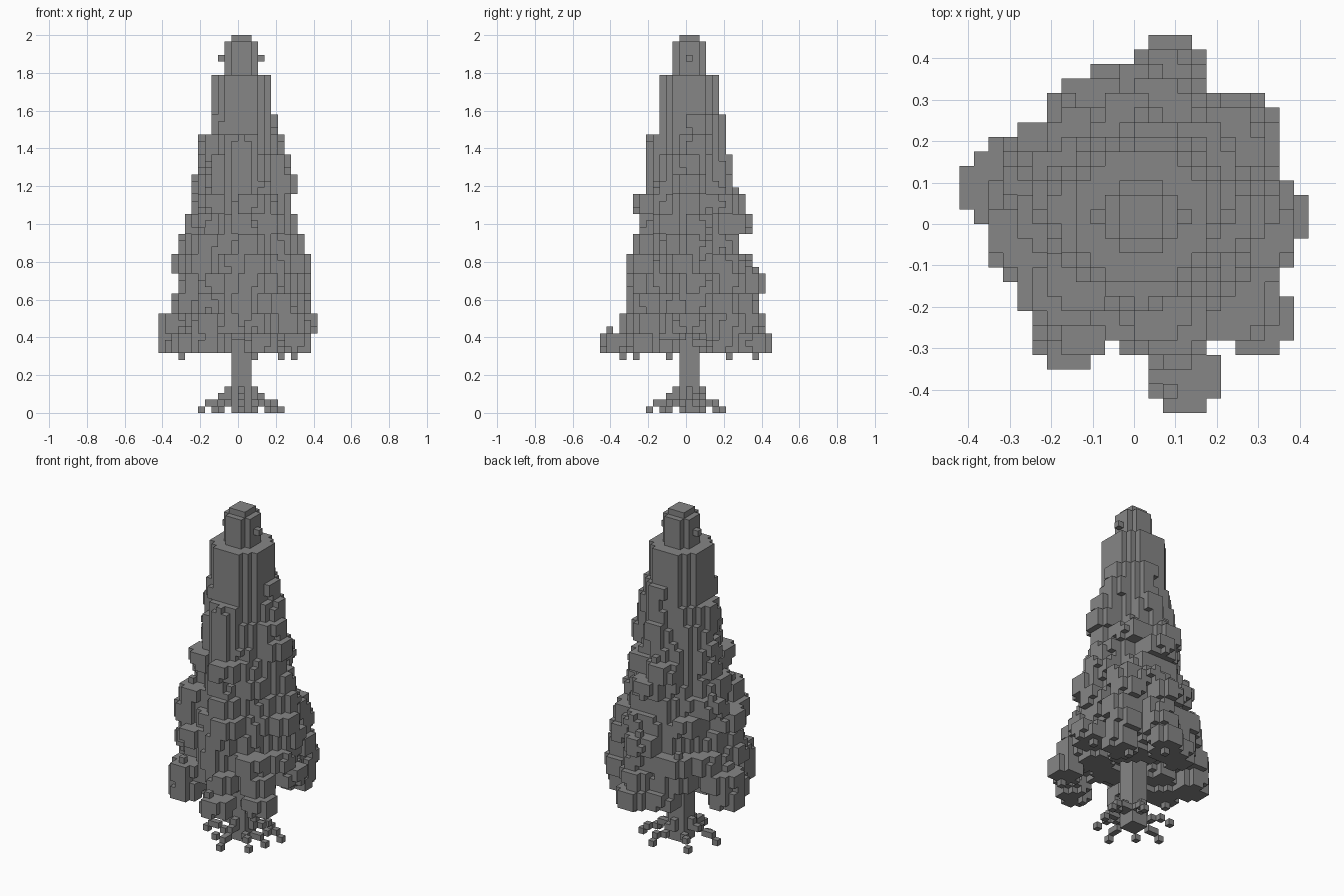
import bpy
import bmesh
import math
import random
from mathutils import Vector

cube = bpy.data.objects.get("Cube")
if cube:
    bpy.data.objects.remove(cube)

random.seed(7)
UNIT = 2 / 57      # edge of one block
LAYER = 3          # blocks per foliage layer
BASE = 9           # first block row of the foliage

grey = bpy.data.materials.new("plain_grey")
grey.use_nodes = True
colour = (0.24, 0.24, 0.24, 1)
grey.diffuse_color = colour
grey.node_tree.nodes["Principled BSDF"].inputs["Base Color"].default_value = colour

AXES = [Vector(a) for a in ((1, 0, 0), (0, 1, 0), (0, 0, 1))]


def block_object(name, cells, hidden=()):
    """Mesh the exposed sides of a set of blocks."""
    bm = bmesh.new()
    corners = {}

    def corner(p):
        key = tuple(round(c) for c in p)
        if key not in corners:
            corners[key] = bm.verts.new(p * UNIT)
        return corners[key]

    for cell in sorted(cells):
        start = Vector(cell)
        for i, axis in enumerate(AXES):
            u, v = AXES[i - 2], AXES[i - 1]
            for sign in (-1, 1):
                beside = tuple(round(c) for c in start + axis * sign)
                if beside in cells or beside in hidden:
                    continue
                p = start + axis * max(sign, 0)
                loop = [p, p + u, p + u + v, p + v][::sign]
                bm.faces.new([corner(q) for q in loop])
    mesh = bpy.data.meshes.new(name)
    bm.to_mesh(mesh)
    bm.free()
    mesh.materials.append(grey)
    obj = bpy.data.objects.new(name, mesh)
    bpy.context.collection.objects.link(obj)
    return obj


def clump(x, y, z, height=LAYER, ragged=0.0):
    """Five-wide leaf clump with its corners cut and some edge blocks missing."""
    cells = set()
    span = range(-2, 3)
    for a in span:
        for b in span:
            for h in range(height):
                rim = abs(a) + abs(b) == 3 and h != 1
                if abs(a) + abs(b) < 4 and not (rim and random.random() < ragged):
                    cells.add((x + a, y + b, z + h))
    return cells


def box(r, z0, z1):
    return {(x, y, z) for x in range(-r, r + 1) for y in range(-r, r + 1)
            for z in range(z0, z1)}


# Trunk
trunk = box(1, 0, BASE + LAYER)

# Roots step down and outwards
roots = {(x, y, z) for x, y in ((2, 0), (-2, 0), (0, 2), (0, -2)) for z in (2, 3)}
for ex, ey in ((6, 2), (5, -1), (4, -4), (0, -6), (-3, -3), (-6, -1), (-4, 4), (2, 5)):
    reach = max(abs(ex), abs(ey))
    for s in range(2, reach + 1):
        roots.add((round(ex * s / reach), round(ey * s / reach), (reach - s + 1) // 2))
roots -= trunk

# Outstanding branch ends, by layer
ends = {
    0: [(3, -11), (2, 10), (1, 9), (-10, 2), (8, -7), (-5, -8), (-2, 8), (7, 5),
        (-8, -2), (-4, -4)],
    1: [(-10, 2), (-9, 3), (9, 0), (7, -6), (-5, -8), (2, 9), (7, 6), (2, -8)],
    2: [(8, -2), (-8, -2), (-4, 7), (2, 8), (-7, 4), (7, 5), (6, -6)],
    3: [(8, 1), (1, 9), (-7, -2), (-4, -7), (6, 6), (1, -7)],
    4: [(-8, -1), (8, -1), (3, 7), (2, -7), (-6, -5), (6, 5)],
    5: [(7, 1), (-7, 2), (1, -6), (-5, -5), (1, 5)],
    6: [(6, 1), (1, 7), (-6, 0), (0, -5)],
    7: [(5, 0), (1, -6), (-1, 6), (-5, 1), (-4, -4), (4, 4)],
    8: [(6, 0), (-5, 1), (0, -4), (0, 4)],
    9: [(5, 0), (-4, 1), (0, -4), (1, 4)],
    10: [(4, 1), (-4, 0), (0, -4), (1, 3)],
    11: [(3, 1), (1, 3)],
}

# Foliage layers: solid core, ring of clumps, loose leaf blocks
foliage = set()
for layer in range(14):
    z = BASE + LAYER * layer
    radius = 10 - 0.45 * layer
    middles = list(ends.get(layer, []))
    if layer:
        inner = max(4.5, 8.5 - 0.38 * layer)
        n = range(-10, 11)
        foliage |= {(x, y, z + h) for x in n for y in n for h in range(LAYER)
                    if math.hypot(x, y) < inner}
        count = max(5, round(radius * 1.05))
        turn = random.uniform(0, math.tau)
        for k in range(count):
            a = turn + math.tau * (k + random.uniform(-0.3, 0.3)) / count
            d = max(1.5, radius - 2 - random.uniform(0.2, 1.3))
            middles.append((round(d * math.cos(a)), round(d * math.sin(a))))
    for x, y in middles:
        foliage |= clump(x, y, z, ragged=0.18)
        for h in (-1, LAYER):
            if random.random() < 0.7 and z + h < 51:
                foliage.add((x + random.randint(-1, 1), y + random.randint(-1, 1), z + h))

# Ragged underside around the trunk
for x, y in ((4, 3), (5, -3), (1, -5), (-5, 0), (2, 5)):
    foliage |= clump(x, y, BASE + random.randint(1, 2), ragged=0.3)

# Treetop
treetop = clump(0, 0, 51, 5) | box(1, 56, 57)
treetop |= {(3, 0, 53), (-3, 0, 53)}
foliage -= treetop | trunk

block_object("trunk", trunk, roots | foliage)
block_object("roots", roots, trunk)
block_object("foliage", foliage, trunk | treetop)
block_object("treetop", treetop, foliage)
